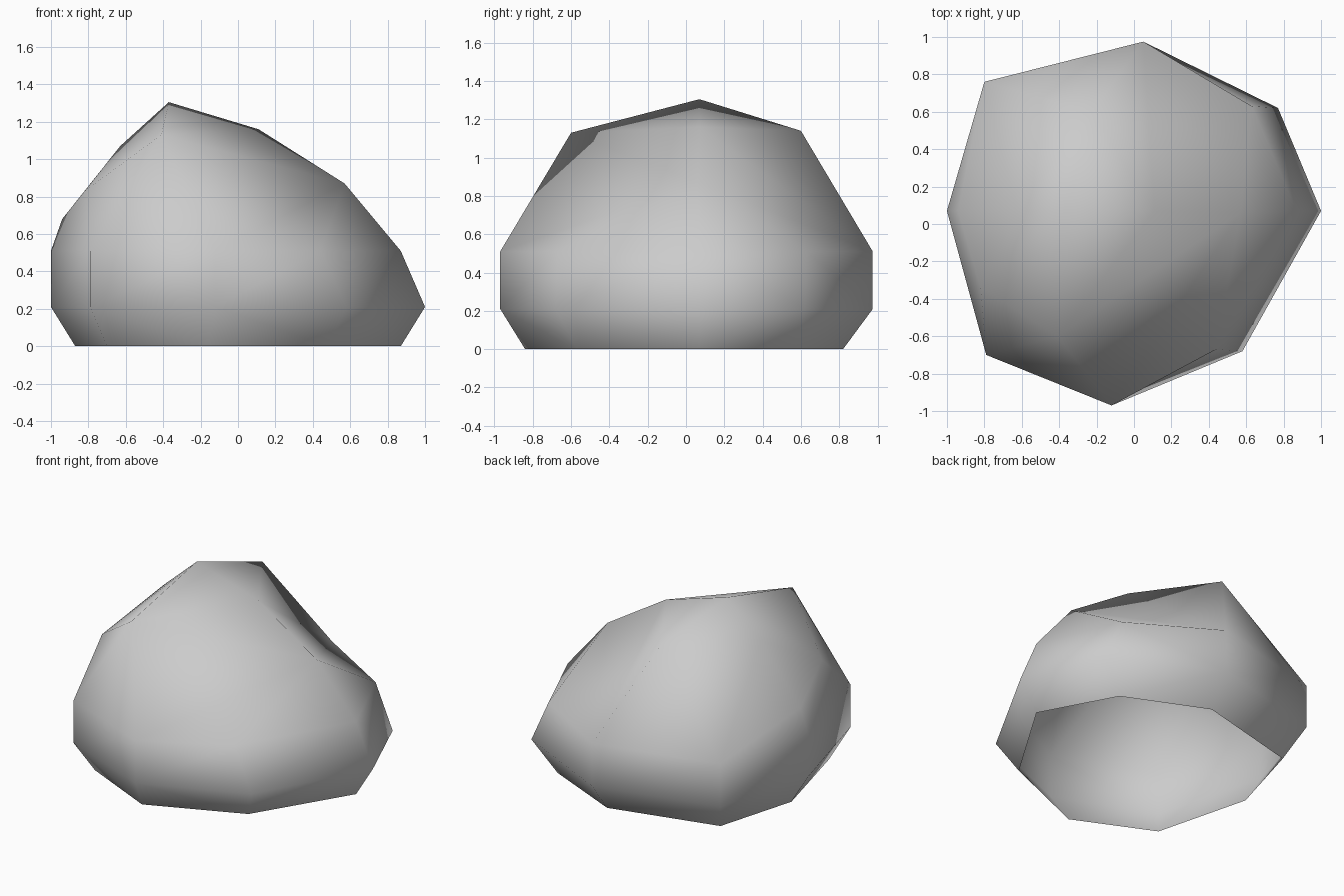
import bpy
import bmesh

cube = bpy.data.objects.get("Cube")
if cube:
    bpy.data.objects.remove(cube, do_unlink=True)

# Stone colour
stone = bpy.data.materials.new("stone_grey")
stone.use_nodes = True
colour = (0.6, 0.6, 0.6, 1)
stone.diffuse_color = colour
bsdf = stone.node_tree.nodes["Principled BSDF"]
bsdf.inputs["Base Color"].default_value = colour
bsdf.inputs["Roughness"].default_value = 0.9

# Eight-sided outlines at three heights: foot, belly and shoulder
west_side = [(-0.12, -0.97), (-0.79, -0.70), (-1, 0.07), (-0.80, 0.76)]
belly = west_side + [(0.05, 0.975), (0.77, 0.62), (1, 0.07), (0.58, -0.68)]
shoulder = west_side + [(0.05, 0.975), (0.63, 0.63), (0.87, 0.07), (0.44, -0.67)]
foot = [(-0.16, -0.84), (-0.70, -0.59), (-0.87, 0.07), (-0.71, 0.63),
        (0.04, 0.82), (0.60, 0.57), (0.87, 0.07), (0.48, -0.57)]

# Off-centre peak with its ridge corners
crown = {
    "peak": (-0.37, 0.07, 1.305),
    "front_corner": (-0.41, -0.60, 1.13),
    "back_corner": (-0.23, 0.60, 1.14),
    "upper_step": (0.11, 0.07, 1.16),
    "lower_step": (0.57, 0.06, 0.87),
    "steep_high": (-0.63, 0.07, 1.07),
    "steep_front": (-0.82, -0.34, 0.83),
    "steep_low": (-0.94, 0.07, 0.68),
}

bm = bmesh.new()


def add_ring(outline, height):
    return [bm.verts.new((x, y, height)) for x, y in outline]


def join_rings(low, high):
    for i in range(len(low)):
        j = (i + 1) % len(low)
        bm.faces.new((low[i], low[j], high[j], high[i]))


# Crown: a hull over the shoulder, with its flat base removed
top_ring = add_ring(shoulder, 0.51)
corner = {name: bm.verts.new(point) for name, point in crown.items()}
bmesh.ops.convex_hull(bm, input=bm.verts[:])
base = [f for f in bm.faces if all(v.co.z < 0.52 for v in f.verts)]
bmesh.ops.delete(bm, geom=base, context="FACES_ONLY")

# Shallow dents: turn diagonals inward at the back and front
front, front_left, back_left, back = top_ring[0], top_ring[7], top_ring[5], top_ring[4]
for pair in ((corner["back_corner"], back_left),
             (corner["back_corner"], corner["lower_step"]),
             (corner["front_corner"], front_left)):
    bmesh.ops.rotate_edges(bm, edges=[bm.edges.get(pair)])

# Walls from foot to shoulder, open underneath
foot_ring = add_ring(foot, 0)
belly_ring = add_ring(belly, 0.21)
# Replace any shoulder edges lost with the base while joining the bands
join_rings(foot_ring, belly_ring)
join_rings(belly_ring, top_ring)
bmesh.ops.triangulate(bm, faces=bm.faces[:], quad_method="SHORT_EDGE")
bmesh.ops.recalc_face_normals(bm, faces=bm.faces[:])
for face in bm.faces:
    face.smooth = True

mesh = bpy.data.meshes.new("rock")
bm.to_mesh(mesh)
bm.free()
mesh.materials.append(stone)
rock = bpy.data.objects.new("rock", mesh)
bpy.context.collection.objects.link(rock)
